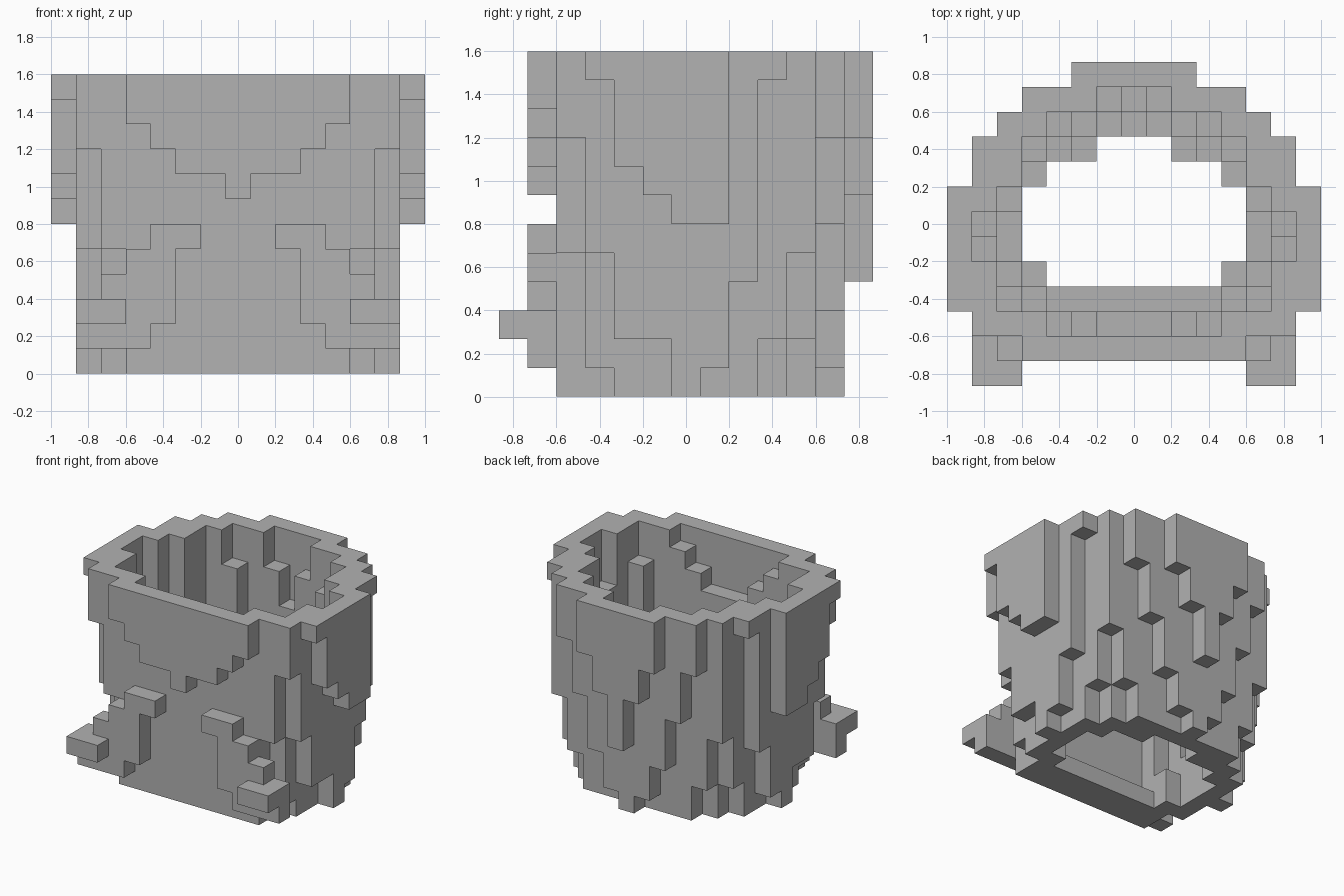
import bpy
import bmesh
from mathutils import Vector

if "Cube" in bpy.data.objects:
    bpy.data.objects.remove(bpy.data.objects["Cube"], do_unlink=True)

UNIT = 2 / 15        # edge of one block
HEIGHT = 12          # layers of blocks

# Half width of the body for each row from back to front,
# as (first layer, half width) steps going up; layer -1 only closes the base
ROWS = {
    6: [(4, 0), (7, 1), (9, 2)],
    5: [(0, 0), (1, 1), (3, 2), (6, 3), (9, 4)],
    4: [(-1, 2), (0, 3), (2, 4), (5, 5)],
    3: [(-1, 4), (2, 5), (11, 6)],
    2: [(-1, 5), (4, 6)],
    1: [(-1, 5), (1, 6), (6, 7)],
    0: [(-1, 5), (0, 6), (6, 7)],
    -1: [(-1, 5), (2, 6), (7, 7)],
    -2: [(-1, 5), (2, 6), (8, 7)],
    -3: [(-1, 4), (1, 5), (5, 6), (11, 7)],
    -4: [(0, 4), (5, 5), (9, 6)],
    -5: [(7, 0), (8, 2), (9, 3), (10, 4)],
}

# Stepped front ridges: (row, layer, inner block, outer block) on one side
RIDGE = [(-5, 1, 4, 6), (-5, 2, 3, 6), (-5, 3, 3, 5),
         (-5, 4, 3, 4), (-5, 5, 2, 3), (-6, 2, 5, 6)]


def half_width(row, layer):
    width = -1
    for start, value in ROWS.get(row, []):
        if layer >= start:
            width = value
    return width


def in_body(x, y, z):
    return abs(x) <= half_width(y, min(z, HEIGHT - 1))


STEPS = (-1, 0, 1)


def is_shell(x, y, z):
    return in_body(x, y, z) and not all(
        in_body(x + i, y + j, z + k)
        for i in STEPS for j in STEPS for k in STEPS)


def ridge_cells(side):
    return {(side * x, y, z) for y, z, a, b in RIDGE for x in range(a, b + 1)}


def build_blocks(name, cells, everything, material):
    """Make a mesh of the block faces that no other block covers."""
    bm = bmesh.new()
    corners = {}

    def vert(point):
        key = tuple(round(c * 2) for c in point)
        if key not in corners:
            corners[key] = bm.verts.new(Vector(point) * UNIT)
        return corners[key]

    for cell in sorted(cells):
        centre = Vector(cell) + Vector((0, 0, 0.5))
        for axis in range(3):
            for sign in (-1, 1):
                normal = Vector((0, 0, 0))
                normal[axis] = sign
                neighbour = tuple(int(c + n) for c, n in zip(cell, normal))
                if neighbour in everything:
                    continue
                u = Vector((0, 0, 0))
                u[(axis + 1) % 3] = 0.5
                v = normal.cross(u)
                mid = centre + normal / 2
                bm.faces.new([vert(mid + d) for d in
                              (-u - v, u - v, u + v, v - u)])
    mesh = bpy.data.meshes.new(name)
    bm.to_mesh(mesh)
    bm.free()
    mesh.materials.append(material)
    obj = bpy.data.objects.new(name, mesh)
    bpy.context.scene.collection.objects.link(obj)


# Plain grey
grey = bpy.data.materials.new("plain_grey")
grey.use_nodes = True
colour = (0.445, 0.445, 0.445, 1)
grey.diffuse_color = colour
grey.node_tree.nodes["Principled BSDF"].inputs["Base Color"].default_value = colour

# Hollow shell and the two mirrored ridges
parts = {
    "hollow_shell": {(x, y, z) for x in range(-7, 8) for y in ROWS
                     for z in range(HEIGHT) if is_shell(x, y, z)},
    "left_ridge": ridge_cells(1),
    "right_ridge": ridge_cells(-1),
}
everything = set().union(*parts.values())
for name, cells in parts.items():
    build_blocks(name, cells, everything, grey)
